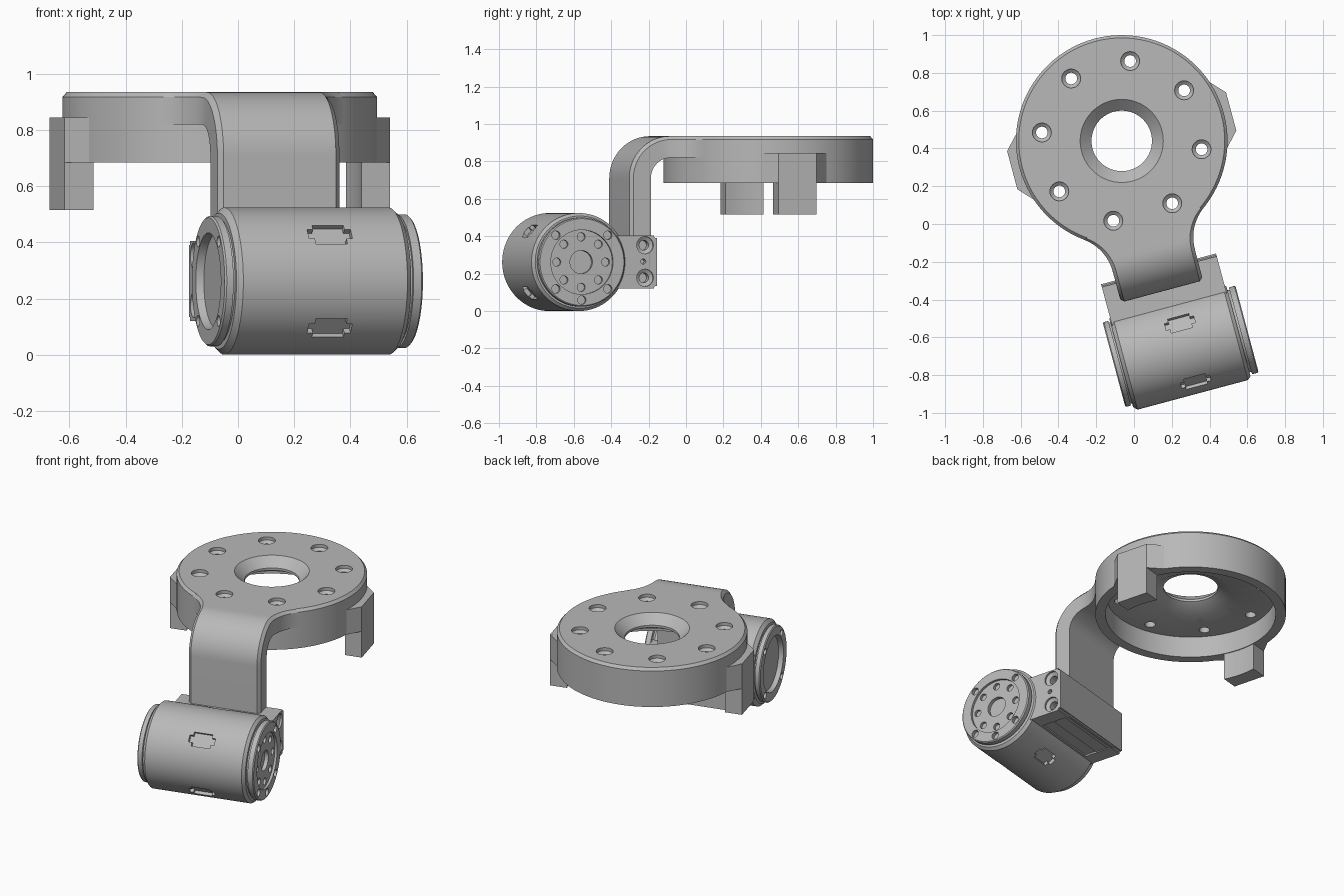
import bpy, bmesh
from math import sin, cos, pi, radians, sqrt, atan2
from mathutils import Matrix, Vector

cube = bpy.data.objects.get("Cube")
if cube:
    bpy.data.objects.remove(cube, do_unlink=True)

grey = bpy.data.materials.new("satin_grey")
grey.use_nodes = True
grey.diffuse_color = (0.48, 0.48, 0.48, 1)
grey.node_tree.nodes["Principled BSDF"].inputs["Base Color"].default_value = grey.diffuse_color

# Part space has the disc at the origin and the arm along -y
FRAME = Matrix.Translation((-0.065, 0.44, 0)) @ Matrix.Rotation(radians(15), 4, 'Z')
# Motor space has the shaft along z
MOTOR = FRAME @ Matrix.Translation((0, -1.134, 0.262)) @ Matrix.Rotation(pi / 2, 4, 'Y')


def polar(r, deg):
    return r * cos(radians(deg)), r * sin(radians(deg))


def lathe(bm, profile, at=(0, 0), n=96):
    """Revolve a closed (radius, height) loop around z."""
    rings = []
    for i in range(n):
        c, s = cos(2 * pi * i / n), sin(2 * pi * i / n)
        rings.append([bm.verts.new((at[0] + r * c, at[1] + r * s, h)) for r, h in profile])
    k = len(profile)
    for i in range(n):
        a, b = rings[i], rings[(i + 1) % n]
        for j in range(k):
            m = (j + 1) % k
            if profile[j][0] or profile[m][0]:
                bm.faces.new((a[j], b[j], b[m], a[m]))


def rod(bm, r, z0, z1, at=(0, 0), n=24):
    lathe(bm, [(0, z0), (r, z0), (r, z1), (0, z1)], at, n)


def prism(bm, outline, z0, z1):
    low = [bm.verts.new((x, y, z0)) for x, y in outline]
    high = [bm.verts.new((x, y, z1)) for x, y in outline]
    bm.faces.new(low)
    bm.faces.new(high)
    for i in range(len(low)):
        j = (i + 1) % len(low)
        bm.faces.new((low[i], low[j], high[j], high[i]))


def box(bm, lo, hi):
    lo, hi = Vector(lo), Vector(hi)
    m = Matrix.Translation((lo + hi) / 2) @ Matrix.Diagonal((*(hi - lo), 1))
    return bmesh.ops.create_cube(bm, size=1, matrix=m)["verts"]


def to_object(name, bm, matrix):
    bmesh.ops.remove_doubles(bm, verts=bm.verts, dist=1e-5)
    bmesh.ops.recalc_face_normals(bm, faces=bm.faces)
    bm.transform(matrix)
    mesh = bpy.data.meshes.new(name)
    bm.to_mesh(mesh)
    bm.free()
    mesh.materials.append(grey)
    ob = bpy.data.objects.new(name, mesh)
    bpy.context.collection.objects.link(ob)
    return ob


def finish(name, bm, matrix=FRAME, cut=None, angle=30):
    ob = to_object(name, bm, matrix)
    if cut:
        cutter = to_object(name + "_cutter", cut, matrix)
        cutter.hide_render = True
        mod = ob.modifiers.new("cut", 'BOOLEAN')
        mod.operation, mod.solver, mod.object = 'DIFFERENCE', 'EXACT', cutter
        graph = bpy.context.evaluated_depsgraph_get()
        mesh = bpy.data.meshes.new_from_object(ob.evaluated_get(graph))
        ob.modifiers.clear()
        ob.data = mesh
        bpy.data.objects.remove(cutter, do_unlink=True)
    bpy.ops.object.select_all(action='DESELECT')
    ob.select_set(True)
    bpy.context.view_layer.objects.active = ob
    bpy.ops.object.shade_smooth_by_angle(angle=radians(angle))
    return ob


TOP, RIM, FLOOR = 0.935, 0.685, 0.82

# Hollow mounting disc with countersunk centre and bolt holes
bm, cut = bmesh.new(), bmesh.new()
lathe(bm, [(0.16, 0.88), (0.22, TOP), (0.545, TOP), (0.56, 0.918), (0.56, RIM),
           (0.5, RIM), (0.5, FLOOR), (0.245, FLOOR), (0.16, 0.865)])
for k in range(8):
    lathe(cut, [(0, 0.7), (0.031, 0.7), (0.031, 0.9), (0.05, 0.915), (0.05, 1), (0, 1)],
          polar(0.425, 69 + 45 * k), 24)
finish("mounting_disc", bm, cut=cut)

# Hanging tabs on both sides of the disc
for side, name in ((1, "left"), (-1, "right")):
    bm = bmesh.new()
    arc = [polar(0.505, 12 - 4 * i) for i in range(7)]
    leg = [(0.6, -0.105), (0.6, 0.105)] + arc
    prism(bm, [(side * x, side * y) for x, y in leg], 0.515, 0.845)
    flank = [(0.6, -0.105), (0.6, 0.105), (0.53, 0.18), (0.51, 0.1), (0.51, -0.1), (0.53, -0.18)]
    prism(bm, [(side * x, side * y) for x, y in flank], RIM, 0.8449)
    finish(name + "_tab", bm)


# Bent arm, lofted along its path and flaring into the disc
def half_width(y):
    d = max(0, y + 0.656)
    return 0.475 - sqrt(0.25 ** 2 - d * d)


stations = [((-0.825, 0.125), (-0.71, 0.125))]
for i in range(17):
    a = pi / 2 * i / 16
    stations.append(tuple((-0.6 - r * cos(a), TOP - 0.225 + r * sin(a) * k)
                          for r, k in ((0.225, 1), (0.11, 1))))
for i in range(1, 9):
    y = -0.6 + 0.15 * i / 8
    stations.append(((y, TOP), (y, FLOOR)))
bm, loops = bmesh.new(), []
for outer, inner in stations:
    o, n = Vector(outer), Vector(inner)
    mid = o + (n - o).normalized() * 0.018
    wo, wm, wi = (half_width(p[0]) for p in (o, mid, n))
    ring = [(wo - 0.018, o), (wm, mid), (wi, n), (-wi, n), (-wm, mid), (0.018 - wo, o)]
    loops.append([bm.verts.new((x, p[0], p[1])) for x, p in ring])
for a, b in zip(loops, loops[1:]):
    for j in range(6):
        bm.faces.new((a[j], a[(j + 1) % 6], b[(j + 1) % 6], b[j]))
bm.faces.new(loops[0])
bm.faces.new(loops[-1])
finish("bent_arm", bm)

# Bracket block with bolt holes at both ends and a shallow panel underneath
bm, cut = bmesh.new(), bmesh.new()
box(bm, (-0.302, -1.0, 0.12), (0.328, -0.705, 0.405))
edges = [e for e in bm.edges if all(v.co.y > -0.8 for v in e.verts)
         and abs(e.verts[0].co.x - e.verts[1].co.x) > 0.1]
bmesh.ops.bevel(bm, geom=edges, offset=0.015, segments=3, affect='EDGES')
for end, inward in ((0.328, -1), (-0.302, 1)):
    turn = Matrix.Translation((end, 0, 0)) @ Matrix.Rotation(inward * pi / 2, 4, 'Y')
    hole = bmesh.new()
    for z in (0.178, 0.352):
        lathe(hole, [(0, -0.02), (0.046, -0.02), (0.046, 0.012), (0.026, 0.024),
                     (0.026, 0.07), (0, 0.07)], (-inward * z, -0.77), 32)
    rod(hole, 0.014, -0.02, 0.04, (-inward * 0.265, -0.78))
    hole.transform(turn)
    temp = bpy.data.meshes.new("hole")
    hole.to_mesh(temp)
    hole.free()
    cut.from_mesh(temp)
    bpy.data.meshes.remove(temp)
box(cut, (-0.21, -0.9, 0.1), (0.23, -0.74, 0.13))
finish("bracket", bm, cut=cut)

# Motor housing with four rounded slots
bm, cut = bmesh.new(), bmesh.new()
lathe(bm, [(0, -0.307), (0.242, -0.307), (0.262, -0.287), (0.262, 0.318),
           (0.246, 0.336), (0, 0.336)], n=128)
for a in (40, -40, 118, -118):
    slot = bmesh.new()
    verts = box(slot, (0.238, -0.043, -0.032), (0.3, 0.043, 0.128))
    radial = [e for e in slot.edges if abs(e.verts[0].co.x - e.verts[1].co.x) > 0.01]
    bmesh.ops.bevel(slot, geom=radial, offset=0.022, segments=4, affect='EDGES')
    t = radians(a)
    slot.transform(Matrix.Rotation(atan2(-cos(t), -sin(t)), 4, 'Z'))
    temp = bpy.data.meshes.new("slot")
    slot.to_mesh(temp)
    slot.free()
    cut.from_mesh(temp)
    bpy.data.meshes.remove(temp)
finish("motor_housing", bm, MOTOR, cut)

# Output cap with recessed face and two rings of holes
bm, cut = bmesh.new(), bmesh.new()
lathe(bm, [(0, 0.32), (0.225, 0.32), (0.225, 0.347), (0.238, 0.347), (0.238, 0.377),
           (0.232, 0.383), (0.172, 0.383), (0.172, 0.368), (0, 0.368)])
rod(cut, 0.062, 0.345, 0.4, n=48)
for k in range(8):
    rod(cut, 0.022, 0.35, 0.4, polar(0.135, 45 * k))
for angle in (0, 45, 135, 225, 315):
    rod(cut, 0.023, 0.36, 0.4, polar(0.203, angle))
finish("output_cap", bm, MOTOR, cut)

# Rear cap with deep recess and bolt holes
bm, cut = bmesh.new(), bmesh.new()
lathe(bm, [(0, -0.3), (0.222, -0.3), (0.222, -0.315), (0.232, -0.315), (0.232, -0.34),
           (0.226, -0.346), (0.172, -0.346), (0.166, -0.318), (0, -0.318)])
for angle in (45, 135, 225, 315):
    rod(cut, 0.02, -0.4, -0.33, polar(0.2, angle))
finish("rear_cap", bm, MOTOR, cut)
